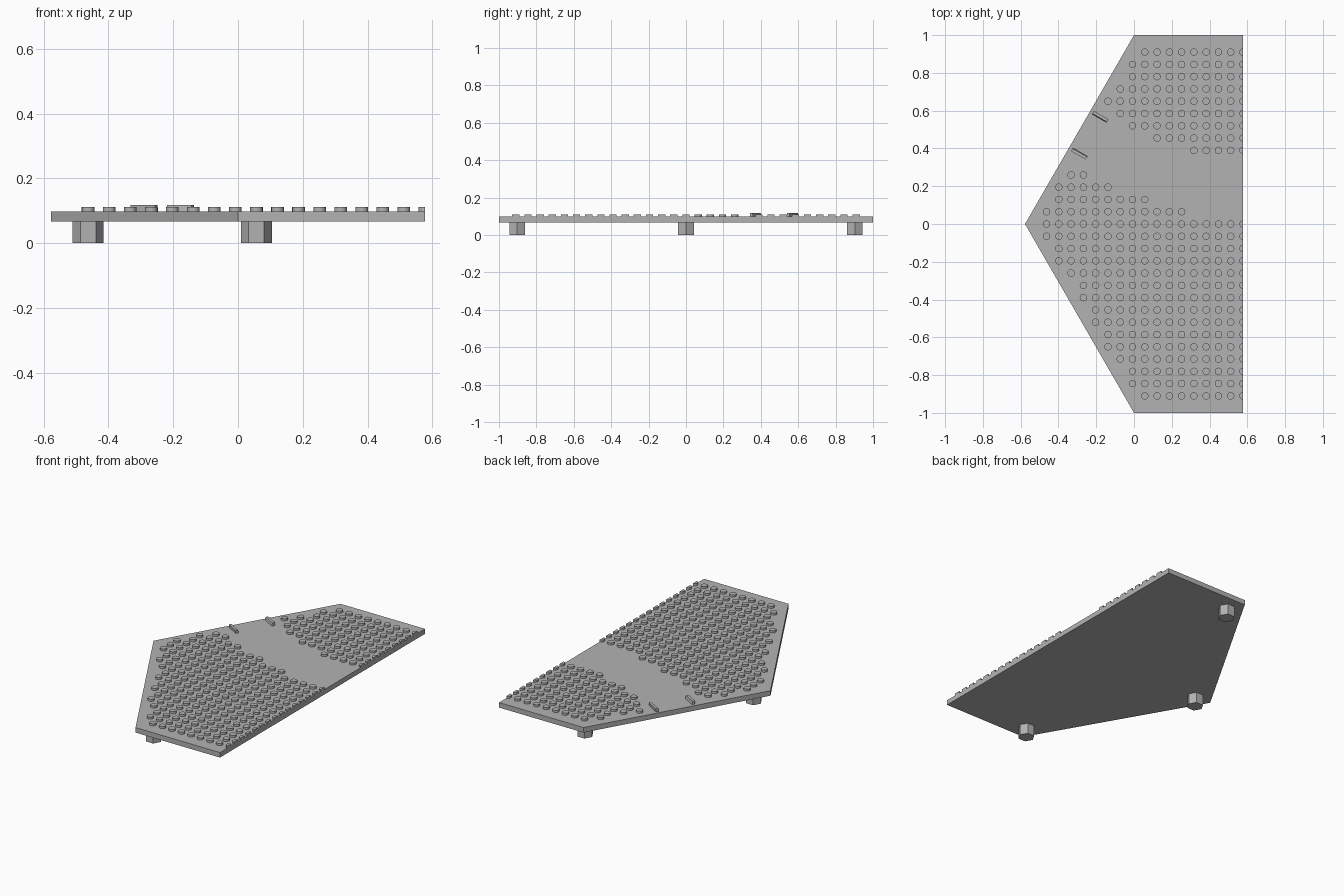
import bpy, bmesh, math
from mathutils import Matrix, Vector

if "Cube" in bpy.data.objects:
    bpy.data.objects.remove(bpy.data.objects["Cube"])

EDGE = 0.577            # straight side of the tile, also the tip distance
BASE, DECK = 0.067, 0.098
PITCH = 0.065           # stud spacing

grey = bpy.data.materials.new("grey plastic")
grey.use_nodes = True
colour = (0.45, 0.45, 0.45, 1)
grey.diffuse_color = colour
grey.node_tree.nodes["Principled BSDF"].inputs["Base Color"].default_value = colour


def finish(bm, name, smooth=False):
    bmesh.ops.recalc_face_normals(bm, faces=bm.faces)
    mesh = bpy.data.meshes.new(name)
    bm.to_mesh(mesh)
    bm.free()
    obj = bpy.data.objects.new(name, mesh)
    mesh.materials.append(grey)
    bpy.context.collection.objects.link(obj)
    if smooth:
        bpy.ops.object.select_all(action="DESELECT")
        obj.select_set(True)
        bpy.context.view_layer.objects.active = obj
        bpy.ops.object.shade_smooth_by_angle(angle=math.radians(35))
    return obj


def extruded(name, outline, depth, matrix=Matrix()):
    bm = bmesh.new()
    face = bm.faces.new([bm.verts.new(p) for p in outline])
    ext = bmesh.ops.extrude_face_region(bm, geom=[face])
    verts = [v for v in ext["geom"] if isinstance(v, bmesh.types.BMVert)]
    bmesh.ops.translate(bm, verts=verts, vec=Vector(depth))
    bm.transform(matrix)
    return finish(bm, name)


def prism(bm, x, y, z0, z1, radius, sides):
    return bmesh.ops.create_cone(
        bm, cap_ends=True, segments=sides, radius1=radius, radius2=radius,
        depth=z1 - z0, matrix=Matrix.Translation((x, y, (z0 + z1) / 2)))["verts"]


# Five-sided deck
outline = [(0, 1), (-EDGE, 0), (0, -1), (EDGE, -1), (EDGE, 1)]
extruded("deck", [(x, y, BASE) for x, y in outline], (0, 0, DECK - BASE))

# Studs on a square grid, leaving a curved lane free; columns count from the straight side
lane_first = {0: 0, 1: 5, 2: 8, 3: 11, 4: 13}
lane_last = {5: -1, 6: 4, 7: 7, 8: 9, 9: 10}
bm = bmesh.new()
for row in range(-14, 15):
    y = row * PITCH
    slope_x = -EDGE * (1 - abs(y))
    for col in range(lane_first.get(row, 0), lane_last.get(row, 16) + 1):
        x = EDGE - col * PITCH
        if x - slope_x > 0.06:
            prism(bm, x, y, DECK - 0.005, 0.111, 0.0195, 16)
# Trim the studs flush with the straight side
bmesh.ops.bisect_plane(bm, geom=bm.verts[:] + bm.edges[:] + bm.faces[:],
                       plane_co=(EDGE, 0, 0), plane_no=(1, 0, 0), clear_outer=True)
bmesh.ops.holes_fill(bm, edges=[e for e in bm.edges if e.is_boundary])
finish(bm, "studs", smooth=True)

# Two guide rails at right angles to the slanted side
section = [(-0.009, DECK - 0.002), (0.009, DECK - 0.002), (0.011, 0.117), (-0.005, 0.117)]
for name, x, y, side in (("far_rail", -0.179, 0.567, 1), ("near_rail", -0.289, 0.373, -1)):
    place = Matrix.Translation((x, y, 0)) @ Matrix.Rotation(math.radians(-30), 4, "Z")
    extruded(name, [(-0.044, side * v, z) for v, z in section], (0.088, 0, 0), place)

# Hexagonal feet
for name, x, y in (("tip_foot", -0.463, 0), ("front_foot", 0.057, -0.903), ("back_foot", 0.057, 0.903)):
    bm = bmesh.new()
    verts = prism(bm, 0, 0, 0, BASE + 0.003, 0.048, 6)
    bm.transform(Matrix.Translation((x, y, 0)) @ Matrix.Rotation(math.radians(30), 4, "Z"))
    finish(bm, name)
